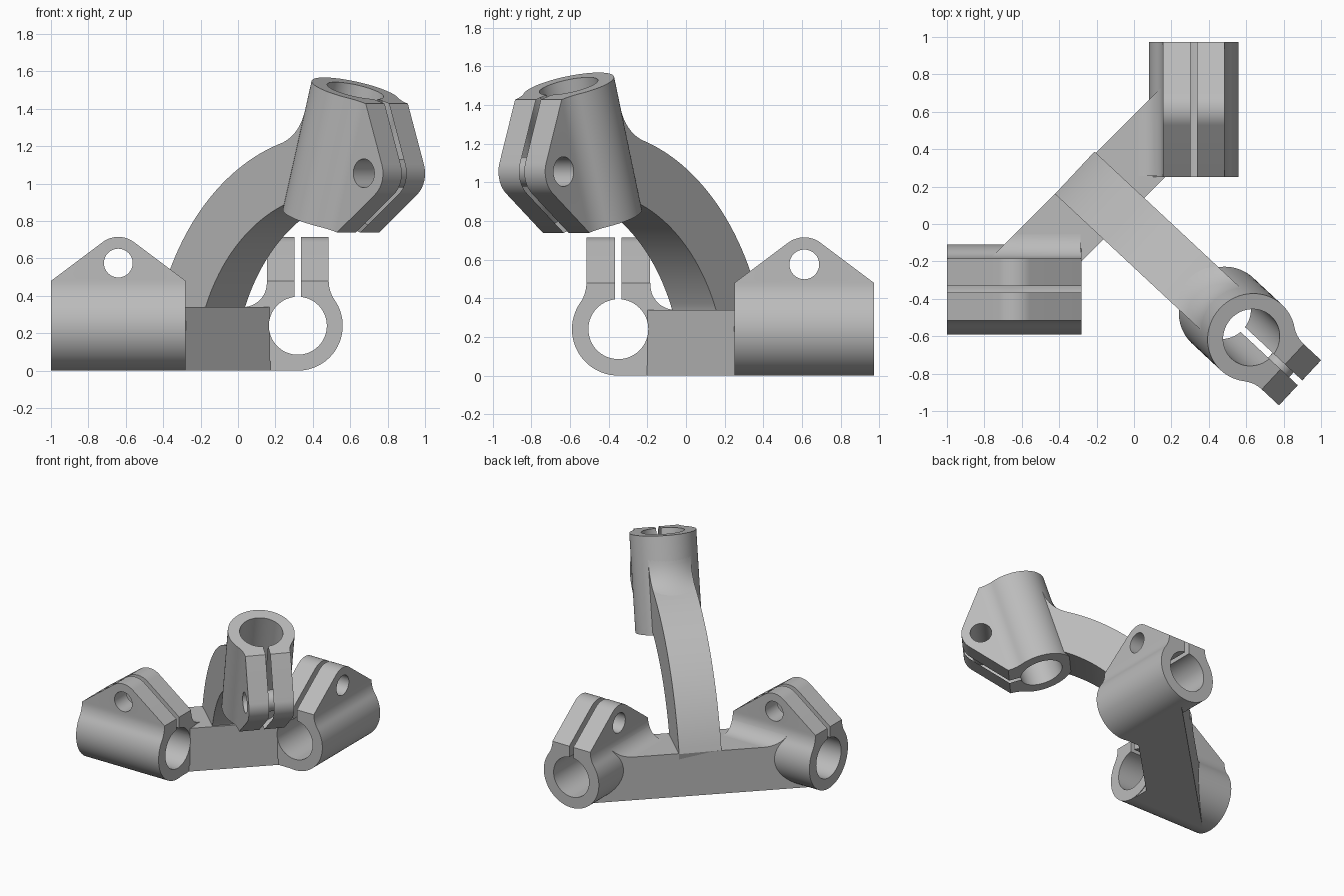
import bpy, bmesh, math
from mathutils import Matrix, Vector

if "Cube" in bpy.data.objects:
    bpy.data.objects.remove(bpy.data.objects["Cube"])

grey = bpy.data.materials.new("cast_grey")
grey.diffuse_color = (0.5, 0.5, 0.5, 1)
grey.use_nodes = True
grey.node_tree.nodes["Principled BSDF"].inputs["Base Color"].default_value = grey.diffuse_color


def loft(name, rings, matrix):
    """Closed solid through a list of equal-length rings of points."""
    bm = bmesh.new()
    vs = [[bm.verts.new(p) for p in ring] for ring in rings]
    n = len(vs[0])
    for a, b in zip(vs, vs[1:]):
        for i in range(n):
            j = (i + 1) % n
            bm.faces.new((a[i], a[j], b[j], b[i]))
    bm.faces.new(vs[0])
    bm.faces.new(vs[-1])
    bm.transform(matrix)
    bmesh.ops.recalc_face_normals(bm, faces=bm.faces)
    me = bpy.data.meshes.new(name)
    bm.to_mesh(me)
    bm.free()
    me.materials.append(grey)
    ob = bpy.data.objects.new(name, me)
    bpy.context.collection.objects.link(ob)
    return ob


def prism(name, pts, axis, lo, hi, matrix=Matrix()):
    """Extrude a 2D outline along one local axis."""
    def place(p, h):
        c = list(p)
        c.insert(axis, h)
        return c
    return loft(name, [[place(p, h) for p in pts] for h in (lo, hi)], matrix)


def arc(cx, cy, r, a0, a1, n):
    angles = [math.radians(a0 + (a1 - a0) * i / n) for i in range(n + 1)]
    return [(cx + r * math.cos(t), cy + r * math.sin(t)) for t in angles]


def boolean(ob, cutter, op='DIFFERENCE'):
    mod = ob.modifiers.new("cut", 'BOOLEAN')
    mod.operation, mod.solver, mod.object = op, 'EXACT', cutter
    bpy.ops.object.select_all(action='DESELECT')
    bpy.context.view_layer.objects.active = ob
    ob.select_set(True)
    bpy.ops.object.modifier_apply(modifier=mod.name)
    bpy.data.objects.remove(cutter)


def frame(origin, a, p, q):
    m = Matrix((a, p, q)).transposed().to_4x4()
    m.translation = origin
    return m


# Clamp frames: local x = bore axis, y = across the ears, z = towards the ears
R, BORE, EAR = 0.24, 0.155, 0.165
X, Y, Z = Vector((1, 0, 0)), Vector((0, 1, 0)), Vector((0, 0, 1))
LEFT = frame((-0.64, -0.35, 0.24), X, Y, Z)
RIGHT = frame((0.32, 0.612, 0.24), Y, -X, Z)

# Arm frame: local x = reach, y = width, z = up
turn, tilt = math.radians(-43), math.radians(17)
ARM = Matrix.Translation((-0.318, 0.275, 0)) @ Matrix.Rotation(turn, 4, 'Z')
S, C = math.sin(tilt), math.cos(tilt)
TS, TZ = 1.188, 1.153
TOP = ARM @ frame((TS, 0, TZ), Vector((S, 0, C)), Vector((0, -1, 0)), Vector((C, 0, -S)))


def cut_bore(ob, m):
    boolean(ob, prism("bore", arc(0, 0, BORE, 0, 354.375, 63), 0, -0.45, 0.45, m))


def cut_slot(ob, m):
    h = 0.0175
    boolean(ob, prism("slot", [(-h, 0), (h, 0), (h, 0.7), (-h, 0.7)], 0, -0.5, 0.5, m))


def clamp(name, m):
    # round body blending into two flat ears
    f = 0.1815
    blend = math.degrees(math.atan2(0.24, EAR + f))
    half = arc(0, 0, R, -90, blend, 28)
    half += arc(EAR + f, 0.24, f, 180 + blend, 180, 8)[1:]
    half += [(EAR, 0.5)]
    outline = half + [(-x, y) for x, y in reversed(half[1:])]
    ob = prism(name, outline, 0, -0.36, 0.36, m)
    # gabled ear shape with rounded peak
    gable = [(-0.4, -0.3), (0.4, -0.3), (0.4, 0.21)]
    gable += arc(0, 0.335, 0.14, 53.1, 126.9, 14) + [(-0.4, 0.21)]
    boolean(ob, prism("gable", gable, 1, -0.4, 0.4, m), 'INTERSECT')
    cut_bore(ob, m)
    cut_slot(ob, m)
    boolean(ob, prism("bolt", arc(0, 0.335, 0.077, 0, 348.75, 31), 1, -0.4, 0.4, m))
    return ob


parts = [clamp("left_clamp", LEFT), clamp("right_clamp", RIGHT), clamp("top_clamp", TOP)]

# Base bar running diagonally between the two lower clamps
plan = [(-0.285, -0.35), (-0.285, -0.203), (0.173, 0.257), (0.32, 0.257),
        (0.32, 0.905), (-0.935, -0.35)]
bar = prism("base_bar", plan, 2, 0, 0.34)
for m in (LEFT, RIGHT):
    cut_bore(bar, m)
parts.append(bar)

# Concave ramps from the bar top up to the ears
ramp_pts = [(0.12, 0.05), (0.12, 0.23)] + arc(0.295, 0.23, 0.13, 180, 270, 12) + [(0.295, 0.05)]
for name, m in (("left_ramp", LEFT), ("right_ramp", RIGHT)):
    ramp = prism(name, ramp_pts, 0, -0.355, 0.355, m)
    boolean(ramp, prism("clip", plan, 2, 0.1, 0.7), 'INTERSECT')
    cut_bore(ramp, m)
    parts.append(ramp)

# Curved arm from the bar to the top clamp
CX, CZ, RO, RI, W = 1.262, -0.052, 1.32, 1.0, 0.155
side = [(0.33, 0.25), (0.02, 0.25)]
side += arc(CX, CZ, RO, 162.7, 94, 32) + arc(CX, CZ, RI, 94, 156.9, 32)
arm = prism("curved_arm", side, 1, -W, W, ARM)
cut_bore(arm, TOP)
parts.append(arm)

# Blend between the arm's upper side and the round clamp body
rings = []
for i in range(13):
    w = -W + 2 * W * i / 12
    r = math.sqrt(R * R - w * w)
    a = (1.258 - TZ - S * r) / C
    on_body = lambda k: Vector((TS - C * r + S * k, TZ + S * r + C * k))
    p1, p2 = on_body(a), on_body(a + 0.14)
    s0 = p1.x - 0.14
    p0 = Vector((s0, CZ + math.sqrt(RO ** 2 - (s0 - CX) ** 2) - 0.001))
    curve = [p0 * (1 - t) ** 2 + p1 * 2 * t * (1 - t) + p2 * t * t
             for t in [k / 10 for k in range(11)]]
    curve.append(p1 + Vector((0.02, -0.03)))
    rings.append([(p.x, w, p.y) for p in curve])
blend_part = loft("arm_blend", rings, ARM)
cut_bore(blend_part, TOP)
parts.append(blend_part)

# Smooth the round surfaces, keep the machined edges sharp
bpy.ops.object.select_all(action='DESELECT')
for ob in parts:
    ob.select_set(True)
bpy.context.view_layer.objects.active = parts[0]
bpy.ops.object.shade_smooth_by_angle(angle=math.radians(25))
